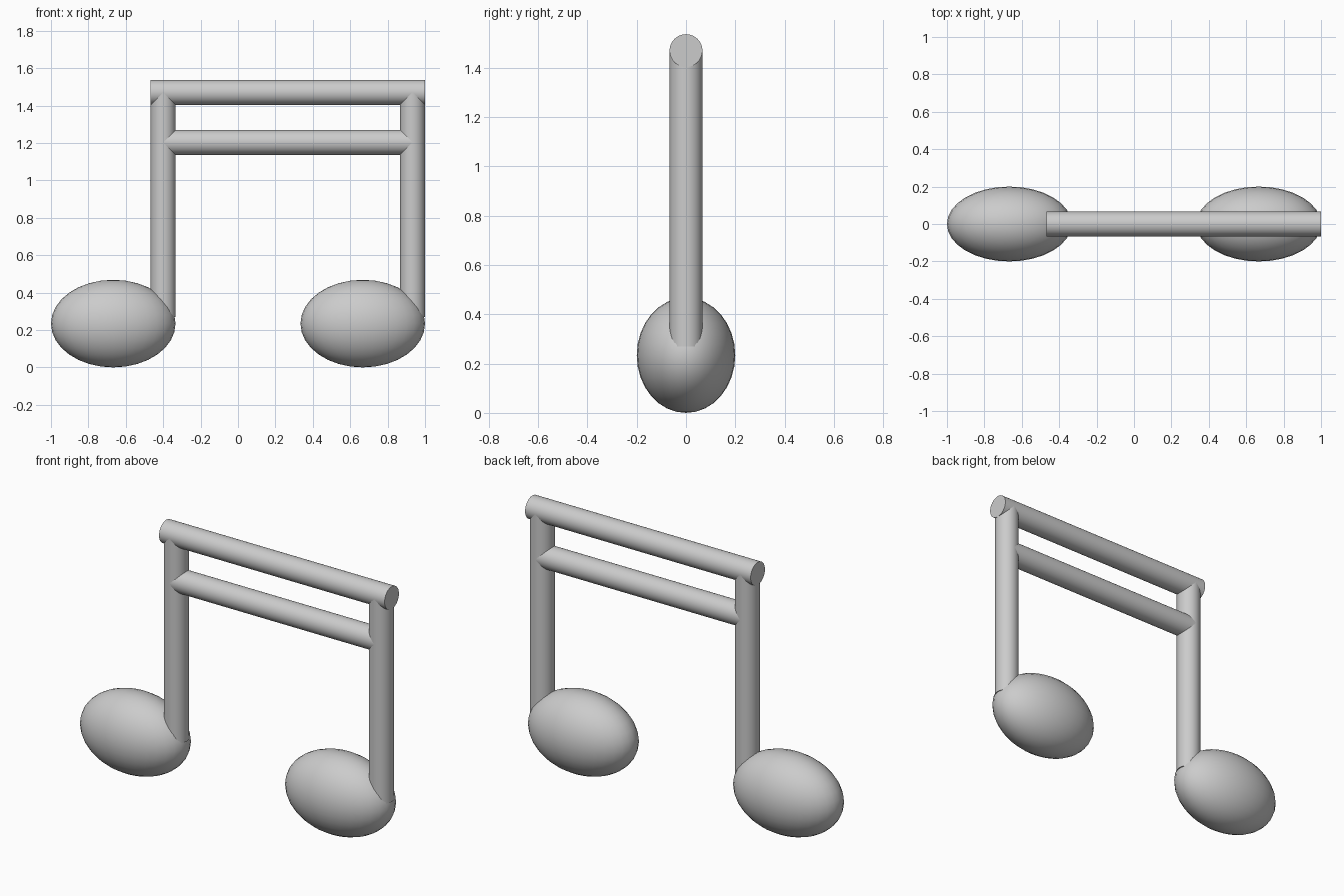
import bpy
from math import pi

if "Cube" in bpy.data.objects:
    bpy.data.objects.remove(bpy.data.objects["Cube"])

R = 0.0667          # tube radius
STEMS = (-0.4, 0.933)
HEADS = (-0.667, 0.667)


def smooth(ob, name):
    ob.name = name
    bpy.ops.object.shade_smooth_by_angle(angle=pi / 6)


def tube(name, start, end, along_x):
    length = (end[0] - start[0]) if along_x else (end[2] - start[2])
    mid = [(a + b) / 2 for a, b in zip(start, end)]
    bpy.ops.mesh.primitive_cylinder_add(
        vertices=32, radius=R, depth=length, location=mid,
        rotation=(0, pi / 2 if along_x else 0, 0))
    smooth(bpy.context.object, name)


for side, hx, sx in zip(("left", "right"), HEADS, STEMS):
    # oval note head
    bpy.ops.mesh.primitive_uv_sphere_add(
        segments=32, ring_count=16, radius=1, location=(hx, 0, 0.234))
    head = bpy.context.object
    head.scale = (0.333, 0.2, 0.234)
    bpy.ops.object.transform_apply(location=False, rotation=False, scale=True)
    smooth(head, side + "_note_head")
    # upright stem, ending inside the top beam
    tube(side + "_stem", (sx, 0, 0.27), (sx, 0, 1.47), False)

# top beam runs flush with the outer stem sides, lower beam between the stems
tube("top_beam", (STEMS[0] - R, 0, 1.47), (STEMS[1] + R, 0, 1.47), True)
tube("lower_beam", (STEMS[0], 0, 1.203), (STEMS[1], 0, 1.203), True)
